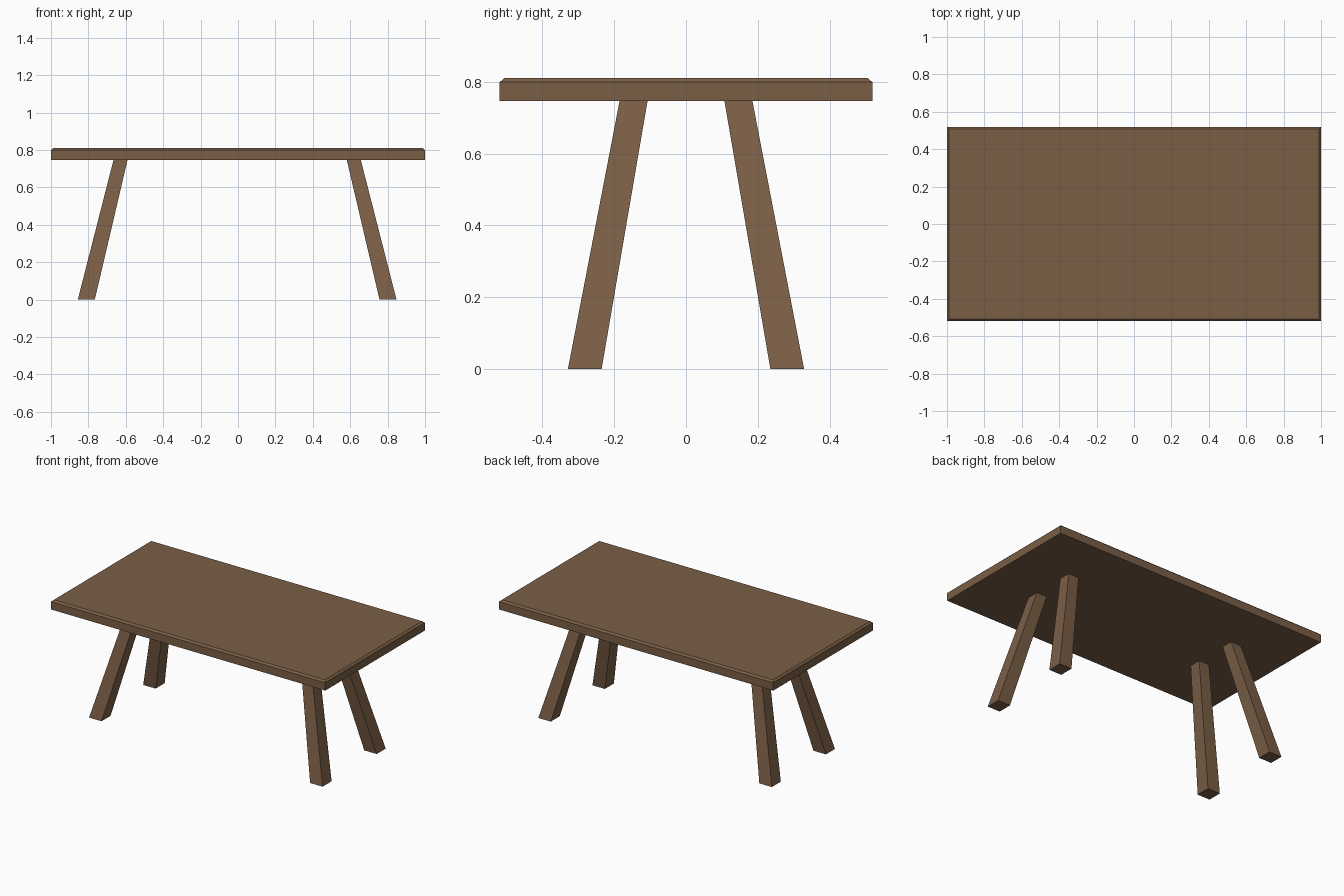
import bpy

if "Cube" in bpy.data.objects:
    bpy.data.objects.remove(bpy.data.objects["Cube"])

# One brown wood for the whole table
wood = bpy.data.materials.new("brown wood")
wood.diffuse_color = (0.195, 0.112, 0.061, 1)
wood.use_nodes = True
wood.node_tree.nodes["Principled BSDF"].inputs["Base Color"].default_value = wood.diffuse_color


def rect(x0, x1, y0, y1, z):
    return [(x0, y0, z), (x1, y0, z), (x1, y1, z), (x0, y1, z)]


def loft(name, rings):
    """Closed solid through a stack of four-point rings, bottom to top."""
    verts = [p for ring in rings for p in ring]
    last = 4 * (len(rings) - 1)
    faces = [(3, 2, 1, 0), tuple(range(last, last + 4))]
    for r in range(len(rings) - 1):
        for i in range(4):
            a, b = 4 * r + i, 4 * r + (i + 1) % 4
            faces.append((a, b, b + 4, a + 4))
    mesh = bpy.data.meshes.new(name)
    mesh.from_pydata(verts, [], faces)
    mesh.materials.append(wood)
    obj = bpy.data.objects.new(name, mesh)
    bpy.context.collection.objects.link(obj)
    return obj


# Table top with a small chamfer round its upper edge
W, D, C = 1.0, 0.519, 0.012
UNDER, TOP = 0.747, 0.81
loft("table_top", [
    rect(-W, W, -D, D, UNDER),
    rect(-W, W, -D, D, TOP - 0.011),
    rect(-W + C, W - C, -D + C, D - C, TOP),
])

# Four splayed, slightly tapering legs; the set sits a touch left of centre
SHIFT = -0.0045


def span(sign, inner, outer, shift=0.0):
    return sorted((sign * inner + shift, sign * outer + shift))


for sx, side in ((-1, "left"), (1, "right")):
    for sy, end in ((-1, "front"), (1, "back")):
        loft(f"{end}_{side}_leg", [
            rect(*span(sx, 0.761, 0.852, SHIFT), *span(sy, 0.235, 0.329), 0),
            rect(*span(sx, 0.586, 0.661, SHIFT), *span(sy, 0.107, 0.185), UNDER),
        ])
